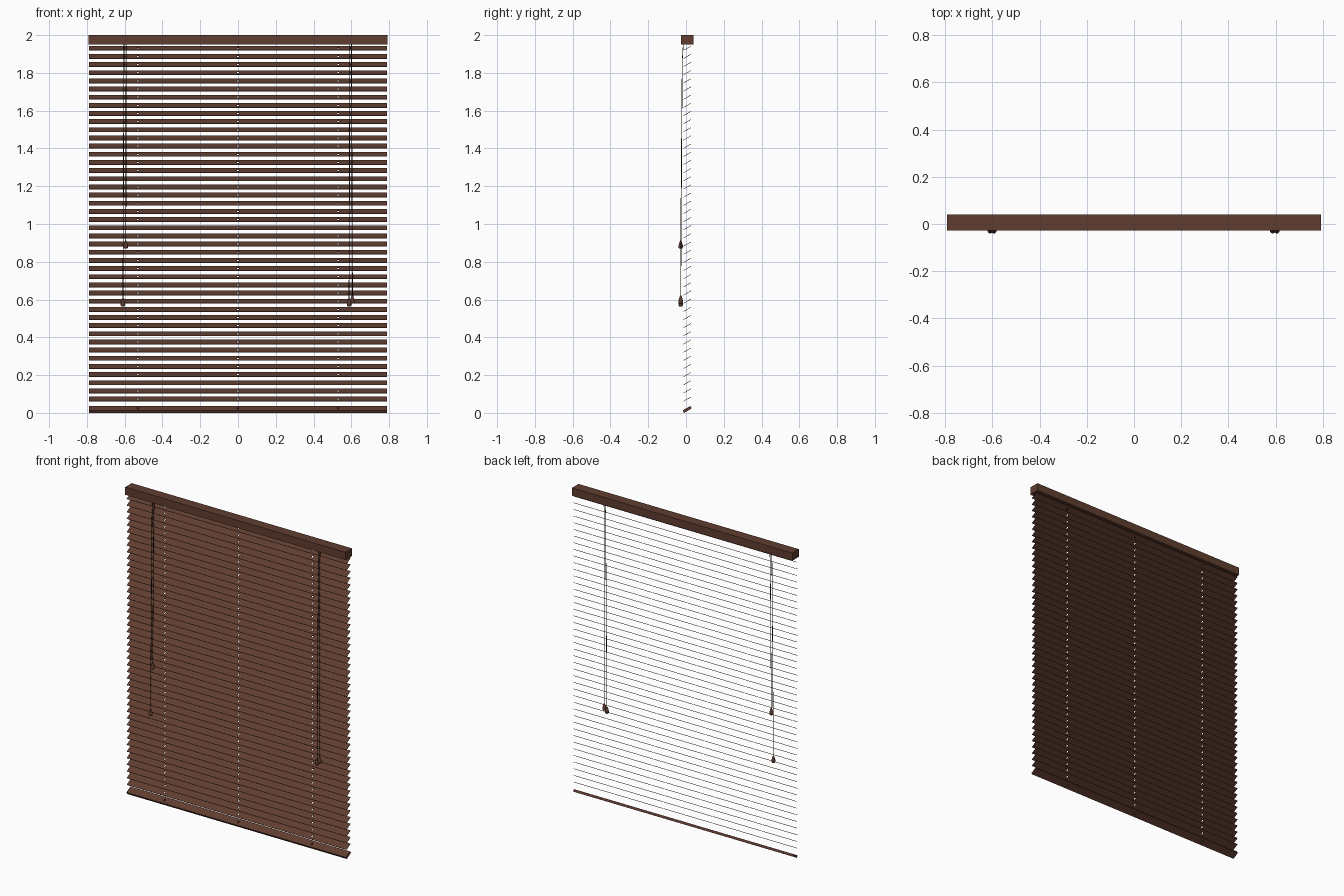
import bpy, bmesh, math
from mathutils import Matrix, Vector

cube = bpy.data.objects.get("Cube")
if cube:
    bpy.data.objects.remove(cube, do_unlink=True)


def make_material(name, rgb):
    mat = bpy.data.materials.new(name)
    mat.use_nodes = True
    mat.diffuse_color = (*rgb, 1)
    mat.node_tree.nodes["Principled BSDF"].inputs["Base Color"].default_value = (*rgb, 1)
    return mat


wood = make_material("brown wood", (0.115, 0.047, 0.029))
string = make_material("dark brown cord", (0.035, 0.018, 0.012))

HALF_WIDTH = 0.79
CENTRE_Y = 0.0065
TILT = math.radians(30)
SLAT_COUNT = 44
SLAT_PITCH = 0.0432
HOLES = (-0.53, 0, 0.53)


def add_object(name, bm, mat):
    bmesh.ops.recalc_face_normals(bm, faces=bm.faces)
    mesh = bpy.data.meshes.new(name)
    bm.to_mesh(mesh)
    bm.free()
    mesh.materials.append(mat)
    obj = bpy.data.objects.new(name, mesh)
    bpy.context.collection.objects.link(obj)
    return obj


def tilted_board(name, depth, thickness, z):
    """Flat strip with cord slots, tilted with its back edge up."""
    xs = [-HALF_WIDTH]
    for h in HOLES:
        xs += [h - 0.004, h + 0.004]
    xs.append(HALF_WIDTH)
    ys = [-depth / 2, -0.007, 0.007, depth / 2]
    bm = bmesh.new()
    rows = [[bm.verts.new((x, y, 0)) for x in xs] for y in ys]
    for j in range(len(ys) - 1):
        for i in range(len(xs) - 1):
            if j == 1 and i % 2 == 1:
                continue  # cord slot
            bm.faces.new((rows[j][i], rows[j][i + 1], rows[j + 1][i + 1], rows[j + 1][i]))
    bm.transform(Matrix.Rotation(TILT, 4, 'X'))
    obj = add_object(name, bm, wood)
    obj.location = (0, CENTRE_Y, z)
    solid = obj.modifiers.new("thickness", 'SOLIDIFY')
    solid.thickness = thickness
    solid.offset = 0
    return obj


# Head rail
bm = bmesh.new()
bmesh.ops.create_cube(bm, size=1)
bm.transform(Matrix.Diagonal((2 * HALF_WIDTH + 0.004, 0.067, 0.05, 1)))
rail = add_object("head_rail", bm, wood)
rail.location = (0, CENTRE_Y, 1.975)

# Slats
slats = tilted_board("slats", 0.047, 0.0025, 0.073)
array = slats.modifiers.new("stack", 'ARRAY')
array.count = SLAT_COUNT
array.use_relative_offset = False
array.use_constant_offset = True
array.constant_offset_displace = (0, 0, SLAT_PITCH)

# Bottom rail
tilted_board("bottom_rail", 0.047, 0.015, 0.0183)


def pull_cord(name, x_top, x_end, z_end):
    """Thin cord hanging from the head rail."""
    curve = bpy.data.curves.new(name, 'CURVE')
    curve.dimensions = '3D'
    curve.bevel_depth = 0.002
    curve.bevel_resolution = 1
    curve.use_fill_caps = True
    spline = curve.splines.new('POLY')
    points = [(x_top, -0.014, 1.96), (x_top, -0.02, 1.86), (x_end, -0.028, z_end)]
    spline.points.add(len(points) - 1)
    for point, co in zip(spline.points, points):
        point.co = (*co, 1)
    curve.materials.append(string)
    obj = bpy.data.objects.new(name, curve)
    bpy.context.collection.objects.link(obj)


def tassel(name, x, z):
    """Turned wooden drop, its base at z."""
    profile = [(0, 0), (0.008, 0), (0.012, 0.006), (0.012, 0.014),
               (0.009, 0.026), (0.005, 0.037), (0.004, 0.042), (0, 0.042)]
    bm = bmesh.new()
    verts = [bm.verts.new((r, 0, h)) for r, h in profile]
    edges = [bm.edges.new(pair) for pair in zip(verts, verts[1:])]
    bmesh.ops.spin(bm, geom=verts + edges, cent=Vector(), axis=(0, 0, 1),
                   angle=2 * math.pi, steps=14)
    bmesh.ops.remove_doubles(bm, verts=bm.verts, dist=0.0001)
    obj = add_object(name, bm, wood)
    obj.location = (x, -0.028, z)
    for poly in obj.data.polygons:
        poly.use_smooth = abs(poly.normal.z) < 0.9


# Pull cords with their tassels: top x, end x, tassel base z
cords = {
    "right_short": (-0.592, -0.594, 0.87),
    "right_long": (-0.604, -0.609, 0.564),
    "left_inner": (0.592, 0.588, 0.564),
    "left_outer": (0.601, 0.606, 0.58),
}
for label, (x_top, x_end, z) in cords.items():
    pull_cord(label + "_cord", x_top, x_end, z + 0.038)
    tassel(label + "_tassel", x_end, z)
